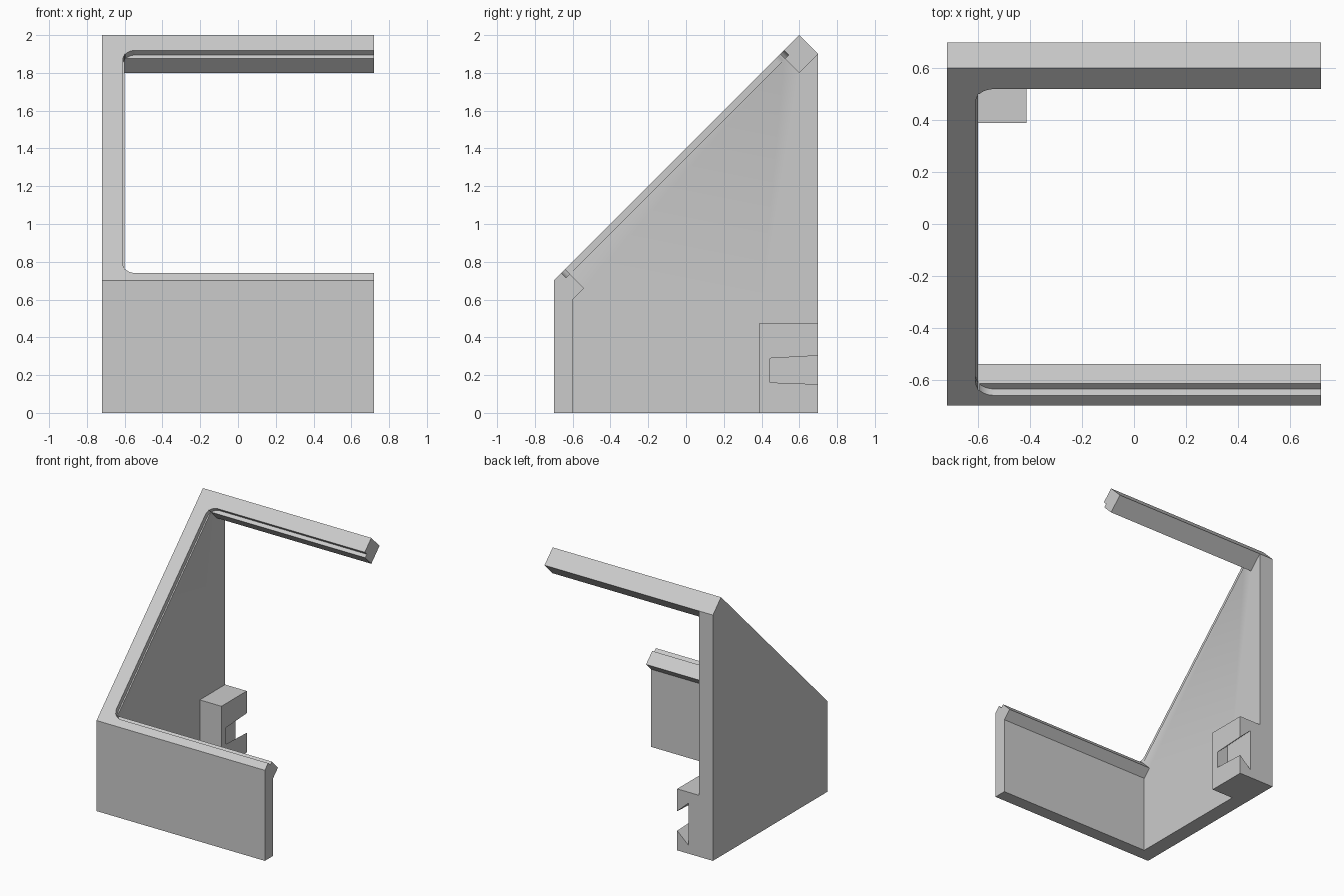
import bpy
import bmesh
from math import sin, cos, pi, sqrt
from mathutils import Vector

cube = bpy.data.objects.get("Cube")
if cube:
    bpy.data.objects.remove(cube, do_unlink=True)

# Single plain grey plastic
grey = bpy.data.materials.new("grey_plastic")
grey.use_nodes = True
colour = (0.6, 0.6, 0.6, 1)
grey.diffuse_color = colour
grey.node_tree.nodes["Principled BSDF"].inputs["Base Color"].default_value = colour


def loft(name, start, end):
    """Solid between two matching outlines."""
    bm = bmesh.new()
    a = [bm.verts.new(p) for p in start]
    b = [bm.verts.new(p) for p in end]
    bm.faces.new(a)
    bm.faces.new(b[::-1])
    for i in range(len(a)):
        j = (i + 1) % len(a)
        bm.faces.new((a[j], a[i], b[i], b[j]))
    bmesh.ops.recalc_face_normals(bm, faces=bm.faces)
    mesh = bpy.data.meshes.new(name)
    bm.to_mesh(mesh)
    bm.free()
    mesh.materials.append(grey)
    obj = bpy.data.objects.new(name, mesh)
    bpy.context.collection.objects.link(obj)
    return obj


def side_profile(name, yz, x0, x1):
    return loft(name, [(x0, y, z) for y, z in yz], [(x1, y, z) for y, z in yz])


def combine(target, tool, operation):
    mod = target.modifiers.new(operation.lower(), 'BOOLEAN')
    mod.operation = operation
    mod.solver = 'EXACT'
    mod.object = tool
    tool.hide_render = True
    bpy.context.view_layer.objects.active = target
    bpy.ops.object.modifier_apply(modifier=mod.name)
    bpy.data.objects.remove(tool, do_unlink=True)


RIGHT, INNER, LEFT = -0.72, -0.6, 0.72

# Sloping side wall
frame = side_profile("frame", [(-0.7, 0), (0.7, 0), (0.7, 1.9), (0.6, 2), (-0.7, 0.7)],
                     RIGHT, INNER)

# Front panel with a thickened upper rim, and the upper crossbar
front_panel = side_profile("front_panel", [(-0.7, 0), (-0.6, 0), (-0.6, 0.6), (-0.54, 0.66),
                                           (-0.64, 0.76), (-0.7, 0.7)], RIGHT, LEFT)
top_bar = side_profile("top_bar", [(0.6, 2), (0.5, 1.9), (0.6, 1.8), (0.7, 1.9)], RIGHT, LEFT)

# Mounting block in the rear corner
block = side_profile("mounting_block", [(0.39, 0), (0.7, 0), (0.7, 0.475), (0.39, 0.475)],
                     RIGHT, -0.415)
for part in (front_panel, top_bar, block):
    combine(frame, part, 'UNION')

# Tapered dovetail slot, open to the rear and to the side
def slot_section(y, low, high):
    mouth, deep, flare = -0.405, -0.51, 0.095
    return [(mouth, y, low + 0.01), (mouth, y, high - 0.01),
            (deep, y, high + flare - 0.01), (deep, y, low - flare + 0.01)]

combine(frame, loft("slot_cutter", slot_section(0.445, 0.16, 0.29),
                    slot_section(0.72, 0.15, 0.305)), 'DIFFERENCE')

# Shallow rebate with rounded corners, sunk into the sloping opening
along = Vector((0, 1, 1)) / sqrt(2)
out = Vector((0, -1, 1)) / sqrt(2)
origin = Vector((0, -0.7, 0.7))
s0, s1, edge, r = 0.0566, 1.725, -0.61, 0.07
outline = [(0.8, s0), (0.8, s1)]
for centre, first in ((s1 - r, pi / 2), (s0 + r, pi)):
    for i in range(9):
        t = first + i * pi / 16
        outline.append((edge + r + r * cos(t), centre + r * sin(t)))

def on_slope(height):
    return [origin + Vector((x, 0, 0)) + along * s + out * height for x, s in outline]

combine(frame, loft("rebate_cutter", on_slope(-0.035), on_slope(0.08)), 'DIFFERENCE')

# Keep flat faces crisp while smoothing the rounded corners
bpy.ops.object.select_all(action='DESELECT')
frame.select_set(True)
bpy.context.view_layer.objects.active = frame
bpy.ops.object.shade_smooth_by_angle(angle=0.5)
